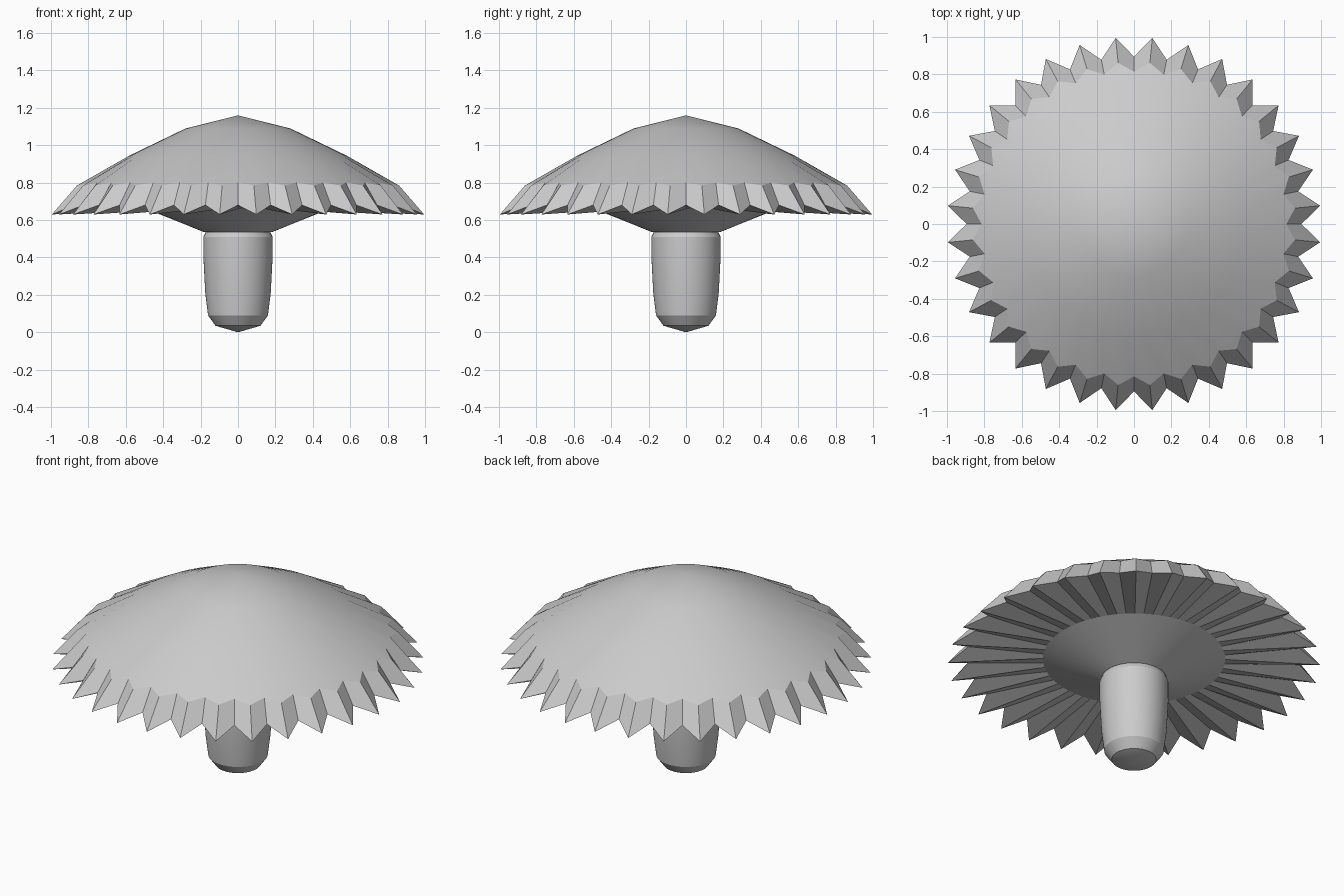
import bpy, bmesh, math

if "Cube" in bpy.data.objects:
    bpy.data.objects.remove(bpy.data.objects["Cube"])

TEETH = 32
N = TEETH * 2

grey = bpy.data.materials.new("light grey")
grey.diffuse_color = (0.6, 0.6, 0.6, 1)
grey.use_nodes = True
grey.node_tree.nodes["Principled BSDF"].inputs["Base Color"].default_value = grey.diffuse_color


def lathe(name, rings, z_start, z_end=None):
    """Revolve rings of (valley r, valley z, tip r, tip z), even sides are valleys."""
    bm = bmesh.new()
    loops = []
    for rv, zv, rt, zt in rings:
        loop = []
        for i in range(N):
            a = 2 * math.pi * i / N
            r, z = (rt, zt) if i % 2 else (rv, zv)
            loop.append(bm.verts.new((r * math.cos(a), r * math.sin(a), z)))
        loops.append(loop)
    for a, b in zip(loops, loops[1:]):
        for i in range(N):
            j = (i + 1) % N
            bm.faces.new((a[i], a[j], b[j], b[i]))
    # Close the ends with shallow cones
    for loop, z in ((loops[0], z_start), (loops[-1], z_end)):
        if z is not None:
            c = bm.verts.new((0, 0, z))
            for i in range(N):
                bm.faces.new((loop[i], loop[(i + 1) % N], c))
    bmesh.ops.recalc_face_normals(bm, faces=bm.faces)
    me = bpy.data.meshes.new(name)
    bm.to_mesh(me)
    bm.free()
    me.materials.append(grey)
    ob = bpy.data.objects.new(name, me)
    bpy.context.collection.objects.link(ob)
    bpy.context.view_layer.objects.active = ob
    ob.select_set(True)
    bpy.ops.object.shade_smooth_by_angle(angle=math.radians(20))
    ob.select_set(False)
    return ob


# Domed cap with toothed rim and pleated gills below
lathe("cap", [
    (0.28, 1.09, 0.28, 1.09),
    (0.58, 0.945, 0.60, 0.935),
    (0.815, 0.80, 0.865, 0.785),
    (0.895, 0.68, 1.0, 0.63),
    (0.49, 0.66, 0.49, 0.66),
    (0.18, 0.535, 0.18, 0.535),
], 1.16, 0.535)

# Rounded stem
stem = [(0.12, 0.035), (0.16, 0.09), (0.175, 0.21), (0.185, 0.40),
        (0.185, 0.51), (0.175, 0.53), (0.175, 0.54)]
lathe("stem", [(r, z, r, z) for r, z in stem], 0.0, 0.54)
